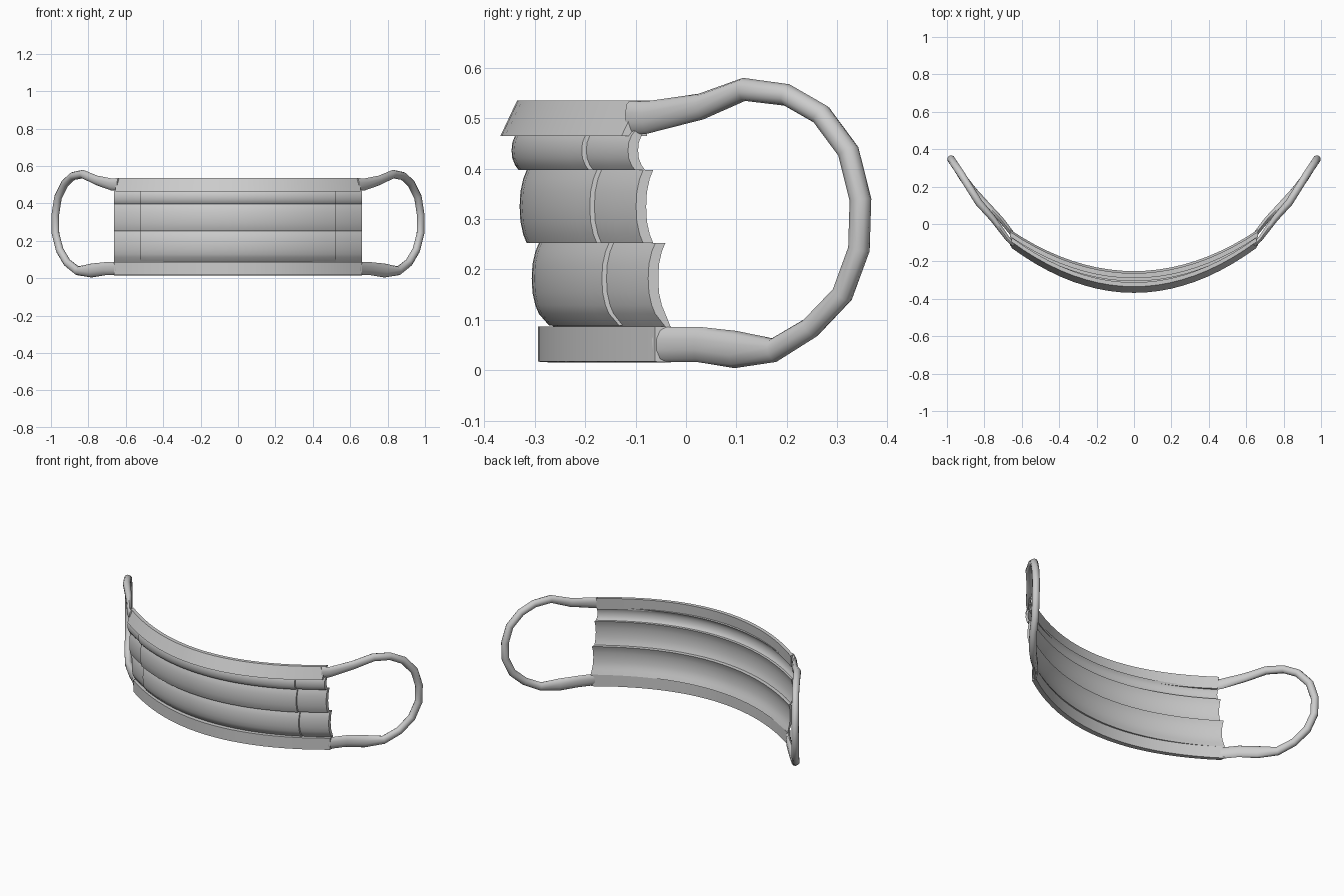
import bpy, bmesh, math
from mathutils import Vector

if "Cube" in bpy.data.objects:
    bpy.data.objects.remove(bpy.data.objects["Cube"])

mat = bpy.data.materials.new("light grey fabric")
mat.diffuse_color = (0.6, 0.6, 0.6, 1)
mat.use_nodes = True
mat.node_tree.nodes["Principled BSDF"].inputs["Base Color"].default_value = mat.diffuse_color


def loft(name, rings, angle=40):
    """Join closed rings of points into a capped, smooth-shaded solid."""
    bm = bmesh.new()
    vr = [[bm.verts.new(p) for p in r] for r in rings]
    n = len(vr[0])
    for a, b in zip(vr, vr[1:]):
        for i in range(n):
            j = (i + 1) % n
            bm.faces.new((a[i], a[j], b[j], b[i]))
    bm.faces.new(vr[0])
    bm.faces.new(vr[-1])
    bmesh.ops.recalc_face_normals(bm, faces=bm.faces)
    me = bpy.data.meshes.new(name)
    bm.to_mesh(me)
    bm.free()
    me.materials.append(mat)
    ob = bpy.data.objects.new(name, me)
    bpy.context.collection.objects.link(ob)
    bpy.ops.object.select_all(action='DESELECT')
    ob.select_set(True)
    bpy.context.view_layer.objects.active = ob
    bpy.ops.object.shade_smooth_by_angle(angle=math.radians(angle))
    return ob


def bowed(name, profile, half, bend, steps=20):
    """Sweep a (y, z) section sideways along the bow of the face."""
    rings = []
    for i in range(steps + 1):
        x = half * (2 * i / steps - 1)
        rings.append([(x, y + bend * x * x, z) for y, z in profile])
    return loft(name, rings)


# Pleat heights: (top z, bottom z, front y)
pleats = [(0.475, 0.397, -0.337), (0.397, 0.252, -0.321), (0.252, 0.112, -0.297)]


def pleated(offset, top_crop=0.475):
    pts = []
    for z1, z0, y in pleats:
        z1 = min(z1, top_crop)
        for t in (0.0, 0.12, 0.3, 0.5, 0.7, 0.88, 1.0):
            pts.append((y + offset + 0.014 * abs(2 * t - 1) ** 2.5, z1 + (z0 - z1) * t))
    return pts


# Pleated main body, with a gently stepped inner side
front = pleated(0) + [(-0.262, 0.085)]
back = [(-0.252, 0.085)] + [(y + 0.02, z) for y, z in reversed(pleated(0))]
bowed("pleated_body", front + back, 0.663, 0.505)

# Raised front panel over the pleats
front = pleated(-0.009) + [(-0.272, 0.089)]
back = [(-0.257, 0.089)] + [(y + 0.016, z) for y, z in reversed(front[:-1])]
bowed("front_panel", front + back, 0.525, 0.505)

# Hem bands at the nose and the chin
bowed("top_band", [(-0.335, 0.535), (-0.368, 0.465), (-0.318, 0.465), (-0.312, 0.535)],
      0.655, 0.56)
bowed("bottom_band", [(-0.294, 0.087), (-0.294, 0.017), (-0.262, 0.015), (-0.262, 0.087)],
      0.662, 0.53)

# Ear loops: x, y, z, half height, half thickness
path = [(0.640, -0.112, 0.500, 0.034, 0.012), (0.675, -0.080, 0.501, 0.032, 0.013),
        (0.755, 0.030, 0.523, 0.026, 0.018), (0.830, 0.115, 0.557, 0.023, 0.021),
        (0.883, 0.200, 0.546, 0.022, 0.021), (0.925, 0.268, 0.507, 0.022, 0.021),
        (0.962, 0.322, 0.434, 0.022, 0.021), (0.977, 0.346, 0.338, 0.022, 0.021),
        (0.976, 0.343, 0.240, 0.022, 0.021), (0.953, 0.310, 0.150, 0.022, 0.021),
        (0.914, 0.247, 0.084, 0.022, 0.021), (0.858, 0.175, 0.040, 0.024, 0.021),
        (0.785, 0.098, 0.041, 0.037, 0.019), (0.712, 0.025, 0.051, 0.035, 0.015),
        (0.645, -0.060, 0.051, 0.035, 0.013)]
normal = Vector((0.84, -0.54, 0))
for side, sign in (("right", 1), ("left", -1)):
    rings = []
    for i, (x, y, z, h, w) in enumerate(path):
        a, b = path[max(i - 1, 0)], path[min(i + 1, len(path) - 1)]
        tangent = (Vector(b[:3]) - Vector(a[:3])).normalized()
        up = tangent.cross(normal).normalized()
        out = up.cross(tangent).normalized()
        ring = []
        for k in range(10):
            t = 2 * math.pi * k / 10
            p = Vector((x, y, z)) + up * h * math.cos(t) + out * w * math.sin(t)
            ring.append((sign * p.x, p.y, p.z))
        rings.append(ring)
    loft("ear_loop_" + side, rings, 60)
